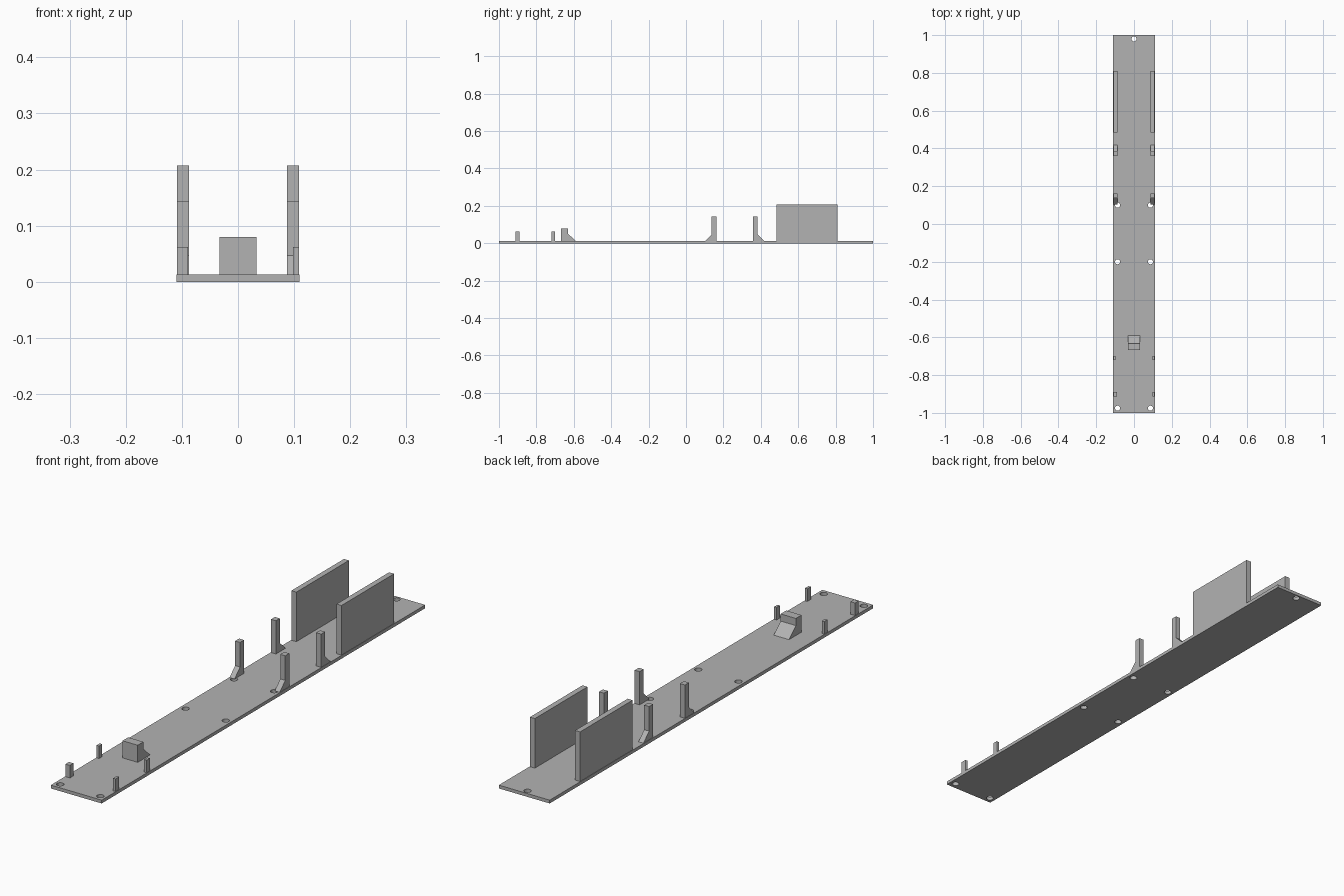
import bpy
import bmesh
from mathutils import Matrix, Vector

cube = bpy.data.objects.get("Cube")
if cube:
    bpy.data.objects.remove(cube, do_unlink=True)

# One plain grey for every part
grey = bpy.data.materials.new("light_grey")
grey.use_nodes = True
grey.diffuse_color = (0.45, 0.45, 0.45, 1)
grey.node_tree.nodes["Principled BSDF"].inputs["Base Color"].default_value = grey.diffuse_color

HALF_WIDTH = 0.11
THICK = 0.013
INNER, OUTER = 0.087, 0.1085   # x range of the side uprights


def add_object(name, bm):
    bmesh.ops.recalc_face_normals(bm, faces=bm.faces)
    mesh = bpy.data.meshes.new(name)
    bm.to_mesh(mesh)
    bm.free()
    mesh.materials.append(grey)
    obj = bpy.data.objects.new(name, mesh)
    bpy.context.collection.objects.link(obj)
    return obj


def extrude_profile(name, profile, x0, x1):
    """Extrude a (y, z) side profile from x0 to x1."""
    bm = bmesh.new()
    face = bm.faces.new([bm.verts.new((x0, y, z)) for y, z in profile])
    new = bmesh.ops.extrude_face_region(bm, geom=[face])["geom"]
    verts = [v for v in new if isinstance(v, bmesh.types.BMVert)]
    bmesh.ops.translate(bm, verts=verts, vec=Vector((x1 - x0, 0, 0)))
    return add_object(name, bm)


def block(name, x0, x1, y0, y1, z0, z1):
    return extrude_profile(name, [(y0, z0), (y1, z0), (y1, z1), (y0, z1)], x0, x1)


def braced_post(name, x0, x1, back, front, foot, brace_z, top):
    """Upright whose 'front' side carries a sloping brace down to 'foot'."""
    profile = [(back, THICK), (foot, THICK), (front, brace_z), (front, top), (back, top)]
    return extrude_profile(name, profile, x0, x1)


# Base plate with round screw holes
plate = block("base_plate", -HALF_WIDTH, HALF_WIDTH, -1, 1, 0, THICK)
holes = [(0, 0.98)] + [(s * 0.087, y) for s in (-1, 1) for y in (0.10, -0.20, -0.975)]
bm = bmesh.new()
for x, y in holes:
    bmesh.ops.create_cone(bm, cap_ends=True, segments=20, radius1=0.0135, radius2=0.0135,
                          depth=0.1, matrix=Matrix.Translation((x, y, 0)))
cutter = add_object("hole_cutter", bm)
cutter.hide_render = True
cut = plate.modifiers.new("screw_holes", "BOOLEAN")
cut.operation = "DIFFERENCE"
cut.solver = "EXACT"
cut.object = cutter
bpy.context.view_layer.objects.active = plate
bpy.ops.object.modifier_apply(modifier=cut.name)
bpy.data.objects.remove(cutter, do_unlink=True)

# Mirrored walls, braced posts and small pegs
for side, s in (("left", 1), ("right", -1)):
    inner, outer = s * INNER, s * OUTER
    block(f"{side}_wall", inner, outer, 0.485, 0.81, THICK, 0.207)
    braced_post(f"{side}_middle_post", inner, outer, 0.162, 0.137, 0.103, 0.047, 0.143)
    braced_post(f"{side}_rear_post", inner, outer, 0.359, 0.383, 0.418, 0.047, 0.143)
    block(f"{side}_second_peg", s * 0.098, outer, -0.72, -0.70, THICK, 0.062)
    # The right front peg is wider than the left one
    peg_inner = 0.098 if s > 0 else 0.089
    block(f"{side}_front_peg", s * peg_inner, outer, -0.912, -0.89, THICK, 0.062)

# Central stop block with a sloping back
braced_post("centre_stop", -0.033, 0.033, -0.667, -0.632, -0.59, 0.052, 0.08)
